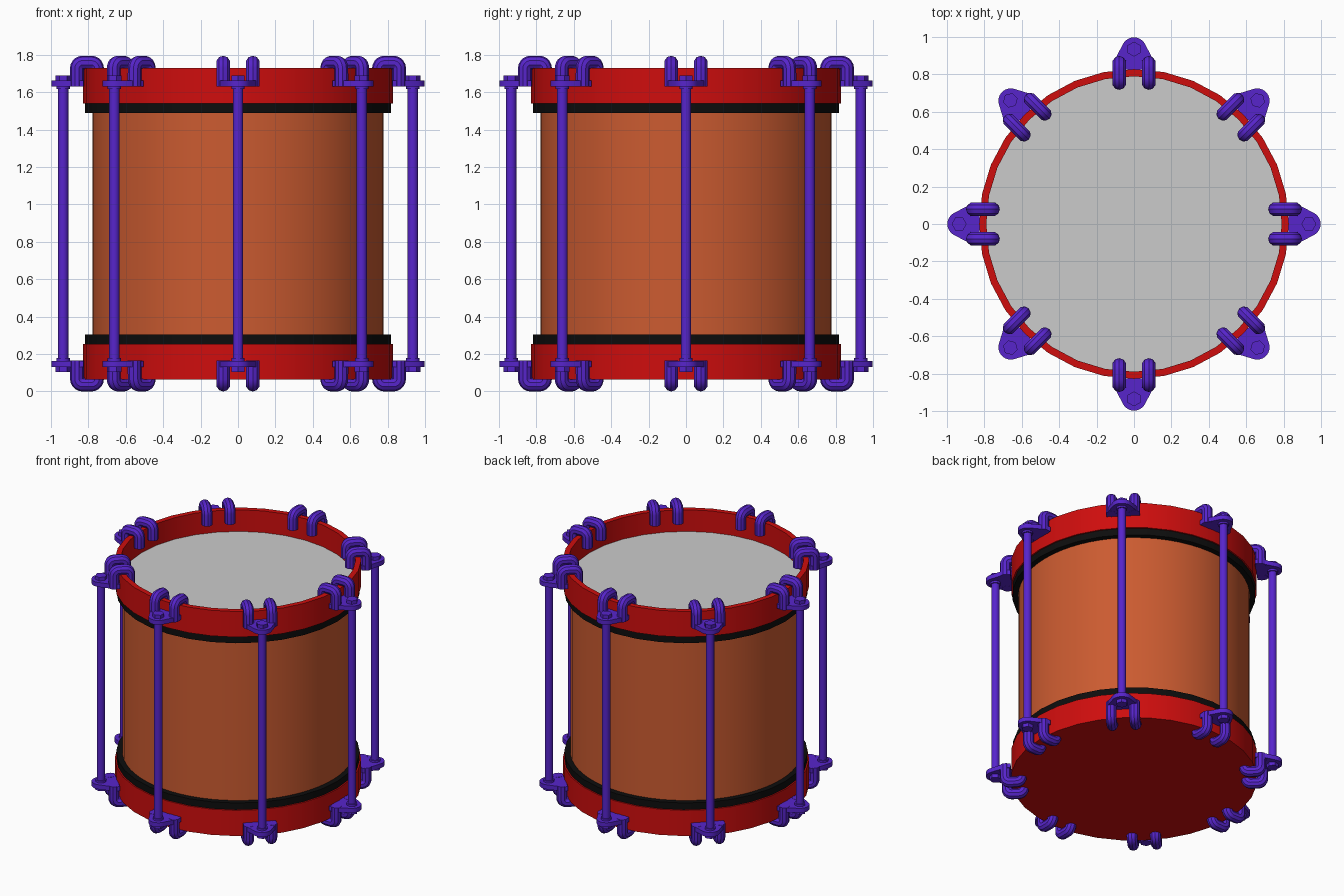
import bpy, bmesh, math
from mathutils import Matrix, Vector

if "Cube" in bpy.data.objects:
    bpy.data.objects.remove(bpy.data.objects["Cube"])

H = 1.795          # overall height
ROD_R = 0.935      # distance of tension rods from the axis


def material(name, rgb):
    m = bpy.data.materials.new(name)
    m.diffuse_color = (*rgb, 1)
    m.use_nodes = True
    m.node_tree.nodes["Principled BSDF"].inputs["Base Color"].default_value = m.diffuse_color
    return m


RED = material("red", (0.62, 0.004, 0.004))
BROWN = material("brown", (0.60, 0.105, 0.03))
BLACK = material("black", (0.004, 0.004, 0.004))
PURPLE = material("purple", (0.095, 0.018, 0.60))


def finish(obj, mat):
    if mat:
        obj.data.materials.append(mat)
    bpy.ops.object.select_all(action='DESELECT')
    obj.select_set(True)
    bpy.context.view_layer.objects.active = obj
    bpy.ops.object.shade_smooth_by_angle(angle=math.radians(35))
    return obj


def from_bmesh(name, bm, mat):
    bmesh.ops.recalc_face_normals(bm, faces=bm.faces)
    me = bpy.data.meshes.new(name)
    bm.to_mesh(me)
    bm.free()
    obj = bpy.data.objects.new(name, me)
    bpy.context.collection.objects.link(obj)
    return finish(obj, mat)


def lathe(name, profile, mat, segs=32, closed=True):
    """Spin an (r, z) profile around the z axis."""
    bm = bmesh.new()
    vs = [bm.verts.new((r, 0, z)) for r, z in profile]
    for a, b in zip(vs, vs[1:] + (vs[:1] if closed else [])):
        bm.edges.new((a, b))
    bmesh.ops.spin(bm, geom=bm.verts[:] + bm.edges[:], axis=(0, 0, 1), cent=(0, 0, 0),
                   angle=math.tau, steps=segs)
    bmesh.ops.remove_doubles(bm, verts=bm.verts, dist=1e-4)
    return from_bmesh(name, bm, mat)


def ring(name, r0, r1, z0, z1, mat, segs=32):
    return lathe(name, [(r0, z0), (r1, z0), (r1, z1), (r0, z1)], mat, segs)


def prism(name, outline, z0, z1, mat):
    bm = bmesh.new()
    face = bm.faces.new([bm.verts.new((x, y, z0)) for x, y in outline])
    ext = bmesh.ops.extrude_face_region(bm, geom=[face])
    bmesh.ops.translate(bm, vec=(0, 0, z1 - z0),
                        verts=[g for g in ext["geom"] if isinstance(g, bmesh.types.BMVert)])
    return from_bmesh(name, bm, mat)


def circle(cx, cy, r, n, start=0.0, sweep=math.tau):
    d = n if sweep == math.tau else n - 1
    return [(cx + r * math.cos(start + sweep * i / d), cy + r * math.sin(start + sweep * i / d))
            for i in range(n)]


# Drum body: shell, batter head, black flesh hoops and red counter hoops
ring("shell", 0.74, 0.777, 0.20, 1.55, BROWN, 64)
lathe("drum_head", [(0, 1.57), (0.795, 1.57), (0.795, 1.55), (0, 1.55)], None, closed=False)
ring("top_black_hoop", 0.77, 0.818, H - 0.305, H - 0.255, BLACK)
ring("bottom_black_hoop", 0.77, 0.818, 0.255, 0.305, BLACK)
ring("top_red_hoop", 0.79, 0.828, H - 0.255, H - 0.065, RED)
lathe("bottom_red_hoop", [(0, 0.065), (0.828, 0.065), (0.828, 0.255), (0.77, 0.255)],
      RED, closed=False)


# Claw parts, modelled at +x for the top of the drum
def make_hook(name, y):
    path = [(0.861, 1.63)]
    path += circle(0.831, 1.728, 0.03, 6, 0, math.pi / 2)
    path += circle(0.784, 1.728, 0.03, 6, math.pi / 2, math.pi / 2)
    path += [(0.754, 1.65)]
    cu = bpy.data.curves.new(name, 'CURVE')
    cu.dimensions = '3D'
    cu.bevel_depth = 0.037
    cu.bevel_resolution = 3
    cu.use_fill_caps = True
    sp = cu.splines.new('POLY')
    sp.points.add(len(path) - 1)
    for p, (x, z) in zip(sp.points, path):
        p.co = (x, y, z, 1)
    tmp = bpy.data.objects.new(name, cu)
    bpy.context.collection.objects.link(tmp)
    me = bpy.data.meshes.new_from_object(tmp.evaluated_get(bpy.context.evaluated_depsgraph_get()))
    bpy.data.objects.remove(tmp)
    obj = bpy.data.objects.new(name, me)
    bpy.context.collection.objects.link(obj)
    me.materials.clear()
    return finish(obj, PURPLE)


plate = [(0.825, -0.112), (0.862, -0.112)] \
    + circle(0.932, 0, 0.066, 13, math.radians(-65), math.radians(130)) \
    + [(0.862, 0.112), (0.825, 0.112)]
claw = [
    make_hook("claw_hook_left", 0.079),
    make_hook("claw_hook_right", -0.079),
    prism("claw_plate", plate, 1.631, 1.664, PURPLE),
    prism("claw_bolt", circle(ROD_R, 0, 0.040, 6), 1.66, 1.69, PURPLE),
    prism("claw_washer", circle(ROD_R, 0, 0.036, 16), 1.617, 1.633, PURPLE),
]
rod = prism("tension_rod", circle(ROD_R, 0, 0.028, 16), 0.14, H - 0.14, PURPLE)

# Eight rods, each with a claw on top and one turned over below
flip = Matrix.Translation((0, 0, H)) @ Matrix.Rotation(math.pi, 4, 'X')
for i in range(8):
    turn = Matrix.Rotation(i * math.tau / 8, 4, 'Z')
    for part, poses in [(rod, [turn])] + [(c, [turn, turn @ flip]) for c in claw]:
        for k, pose in enumerate(poses):
            if i == 0 and k == 0:
                continue
            copy = part.copy()
            copy.name = f"{part.name.split('.')[0]}_{i}_{'top' if k == 0 else 'bottom'}"
            copy.matrix_world = pose
            bpy.context.collection.objects.link(copy)
